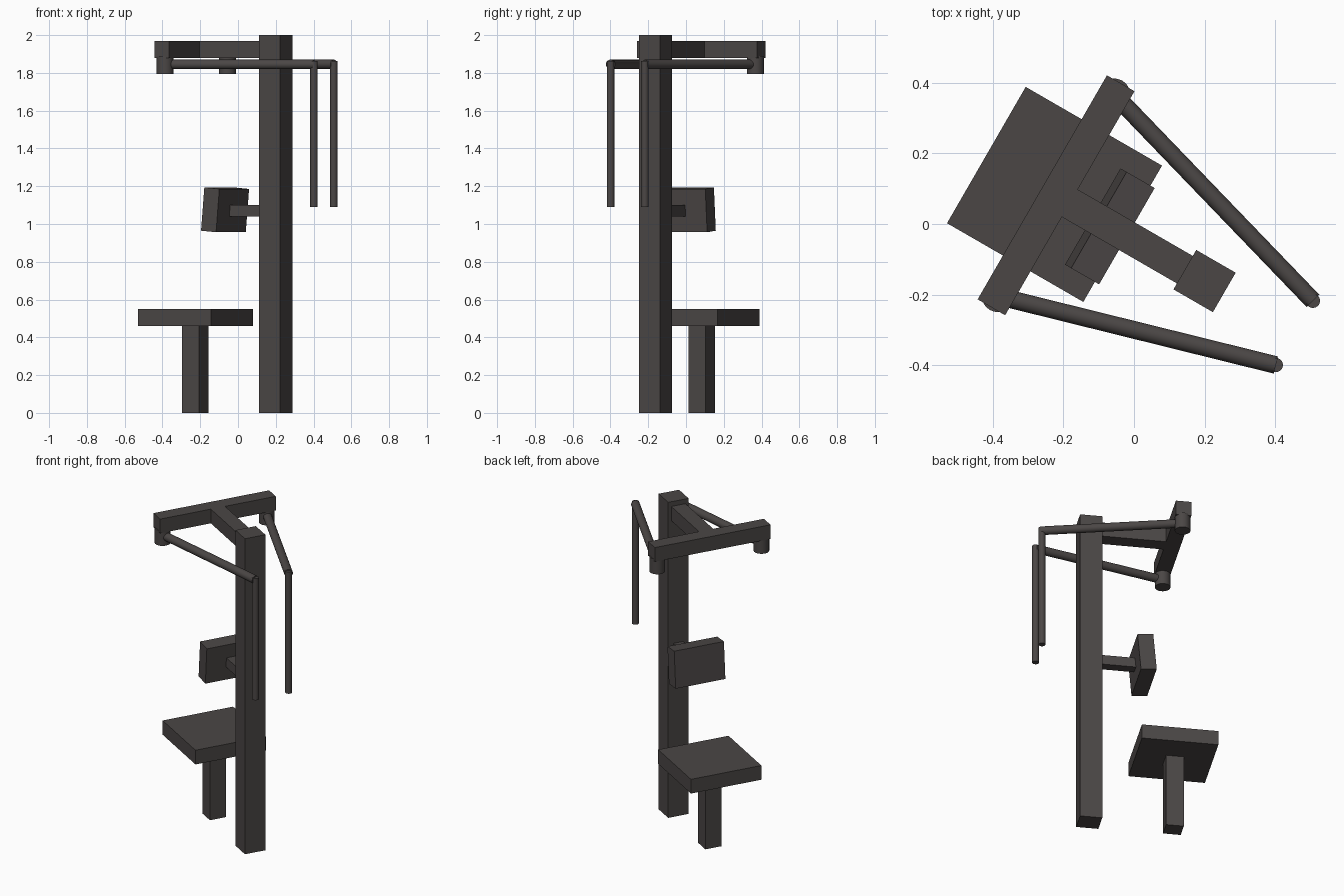
import bpy
from math import radians
from mathutils import Matrix, Vector

if "Cube" in bpy.data.objects:
    bpy.data.objects.remove(bpy.data.objects["Cube"], do_unlink=True)

# Single dark paint colour
paint = bpy.data.materials.new("dark_grey_paint")
paint.use_nodes = True
colour = (0.07, 0.062, 0.06, 1)
paint.diffuse_color = colour
paint.node_tree.nodes["Principled BSDF"].inputs["Base Color"].default_value = colour

# The machine is laid out along local x, then turned about z
AXIS = -0.04
TURN = Matrix.Rotation(radians(-30), 4, "Z") @ Matrix.Translation((0, AXIS, 0))


def finish(name, local):
    obj = bpy.context.object
    obj.name = name
    obj.data.materials.append(paint)
    obj.matrix_world = TURN @ local
    return obj


def box(name, x, z, size, tilt=0):
    bpy.ops.mesh.primitive_cube_add(size=1)
    bpy.context.object.data.transform(Matrix.Diagonal((*size, 1)))
    return finish(name, Matrix.Translation((x, 0, z)) @ Matrix.Rotation(radians(tilt), 4, "Y"))


def tube(name, start, end, radius):
    start, end = Vector(start), Vector(end)
    span = end - start
    bpy.ops.mesh.primitive_cylinder_add(vertices=32, radius=radius, depth=span.length)
    bpy.ops.object.shade_smooth_by_angle(angle=radians(40))
    turn = span.to_track_quat("Z", "Y").to_matrix().to_4x4()
    return finish(name, Matrix.Translation((start + end) / 2) @ turn)


# Frame
box("main_post", 0.254, 1.0, (0.129, 0.129, 2.0))
box("top_spine", 0.0, 1.925, (0.46, 0.09, 0.09))
box("cross_beam", -0.232, 1.925, (0.09, 0.733, 0.09))

# Seat
box("seat", -0.237, 0.505, (0.446, 0.446, 0.09))
box("seat_post", -0.237, 0.23, (0.103, 0.103, 0.46))

# Chest pad leaning towards the post, with its bracket
box("chest_pad", -0.056, 1.075, (0.092, 0.315, 0.23), 5)
box("pad_bracket", 0.085, 1.07, (0.23, 0.06, 0.06))

# Swinging arms, mirrored about the machine's centre line
for side, label in ((1, "left"), (-1, "right")):
    pivot_y, grip_y = side * 0.33, side * 0.105
    tube(f"{label}_pivot", (-0.232, pivot_y, 1.795), (-0.232, pivot_y, 1.89), 0.045)
    tube(f"{label}_arm", (-0.232, pivot_y, 1.845), (0.548, grip_y, 1.845), 0.025)
    tube(f"{label}_handle", (0.548, grip_y, 1.09), (0.548, grip_y, 1.862), 0.02)
